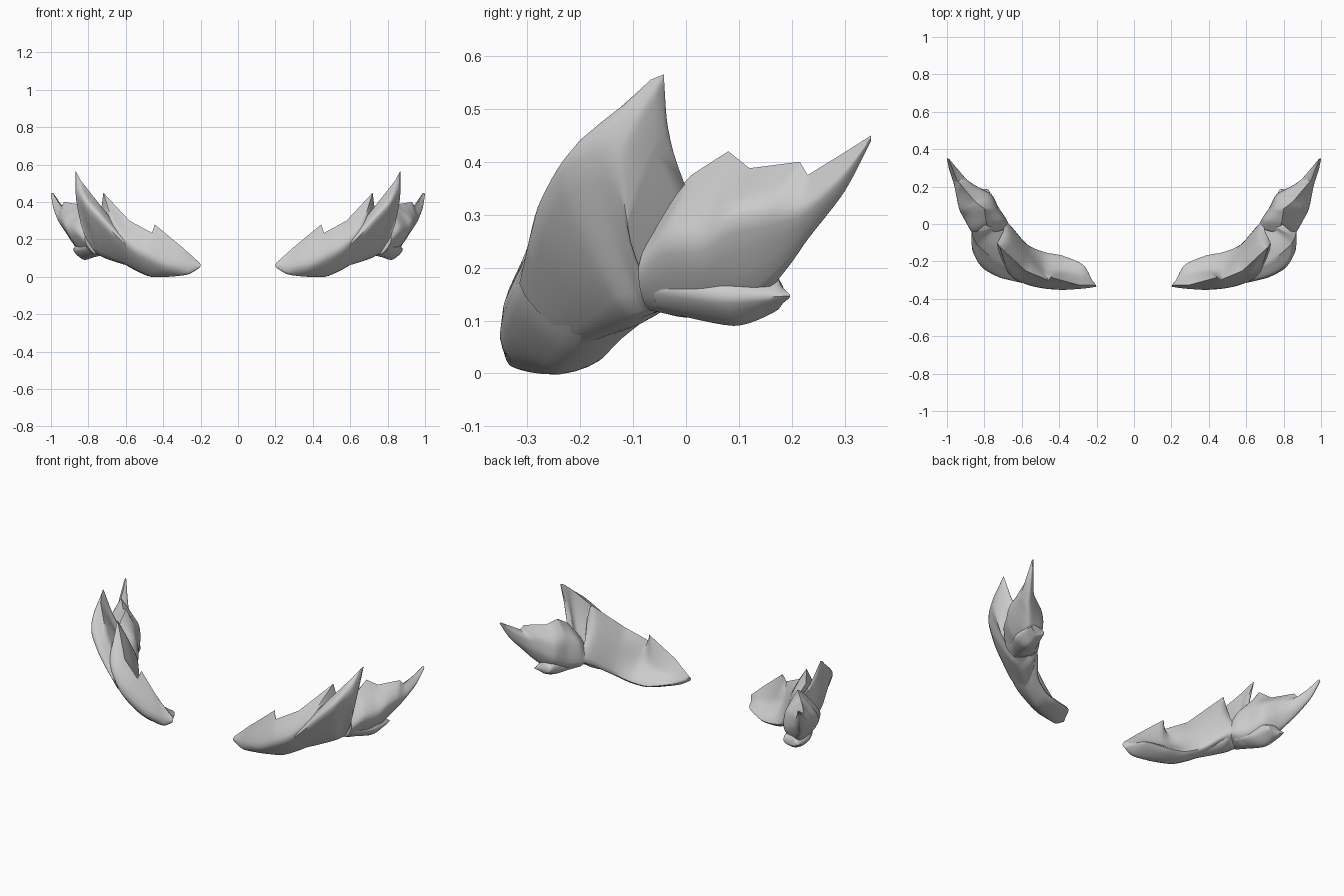
import bpy, bmesh
from mathutils import Vector


def spline(pts, n, straight=False):
    """Interpolate through points; straight keeps sharp peaks."""
    p = [Vector(q) for q in pts]
    p = [2 * p[0] - p[1]] + p + [2 * p[-1] - p[-2]]
    out = []
    for i in range(1, len(p) - 2):
        a, b, c, d = p[i - 1:i + 3]
        for k in range(n):
            t = k / n
            if straight:
                out.append(b.lerp(c, t))
            else:
                m, w = (c - a) * 0.4, (d - b) * 0.4
                out.append((2*t**3 - 3*t*t + 1) * b + (t**3 - 2*t*t + t) * m
                           + (3*t*t - 2*t**3) * c + (t**3 - t*t) * w)
    return out + [p[-2]]


def loft(name, sections, along=6, around=5):
    """Section order: rim, inner face, back edge, keel, outer bulge."""
    rows = [spline([s[j] for s in sections], along, j == 0) for j in range(5)]
    bm = bmesh.new()
    rings = []
    for i in range(len(rows[0])):
        loop = [r[i] for r in rows]
        ring = spline(loop + [loop[0]], around)[:-1]
        rings.append([bm.verts.new(v) for v in ring])
    n = len(rings[0])
    for a, b in zip(rings, rings[1:]):
        for j in range(n):
            k = (j + 1) % n
            bm.faces.new((a[j], a[k], b[k], b[j]))
    for end in (rings[0], rings[-1]):
        bm.faces.new(end)
    bmesh.ops.recalc_face_normals(bm, faces=bm.faces)
    me = bpy.data.meshes.new(name)
    bm.to_mesh(me)
    bm.free()
    ob = bpy.data.objects.new(name, me)
    bpy.context.collection.objects.link(ob)
    bpy.context.view_layer.objects.active = ob
    ob.select_set(True)
    bpy.ops.object.shade_smooth_by_angle(angle=0.9)
    ob.select_set(False)
    ob.modifiers.new("mirror", "MIRROR").use_mirror_merge = False


# long front plate with two rim peaks
loft("front_plate", [
    [(.205, -.325, .075), (.215, -.31, .06), (.22, -.31, .05), (.21, -.33, .045), (.2, -.335, .06)],
    [(.30, -.325, .16), (.28, -.27, .08), (.27, -.22, .05), (.27, -.325, .012), (.27, -.345, .06)],
    [(.445, -.285, .28), (.40, -.25, .11), (.38, -.17, .03), (.38, -.28, .0), (.38, -.352, .07)],
    [(.46, -.30, .235), (.48, -.24, .14), (.48, -.15, .04), (.47, -.25, .003), (.48, -.345, .11)],
    [(.58, -.25, .30), (.56, -.18, .21), (.57, -.11, .08), (.56, -.22, .043), (.57, -.325, .16)],
    [(.72, -.12, .45), (.66, -.09, .32), (.65, -.02, .15), (.64, -.18, .09), (.66, -.28, .25)],
    [(.73, -.10, .37), (.70, -.04, .28), (.69, .02, .17), (.70, -.12, .11), (.72, -.20, .25)],
])

# overlapping middle plate with the tall spike
loft("spike_plate", [
    [(.67, -.23, .30), (.65, -.14, .22), (.63, -.07, .12), (.59, -.20, .06), (.60, -.315, .17)],
    [(.75, -.19, .40), (.71, -.10, .30), (.67, -.02, .15), (.68, -.14, .09), (.72, -.285, .29)],
    [(.84, -.11, .515), (.78, -.06, .36), (.70, .00, .18), (.73, -.11, .11), (.81, -.235, .38)],
    [(.862, -.067, .555), (.80, -.04, .41), (.71, .01, .20), (.75, -.08, .12), (.85, -.17, .41)],
    [(.868, -.042, .565), (.80, -.03, .40), (.71, .015, .20), (.76, -.07, .125), (.86, -.13, .38)],
    [(.845, -.047, .45), (.79, .00, .35), (.72, .02, .21), (.77, -.05, .14), (.84, -.11, .28)],
])

# rear claw ending in a point
loft("rear_claw", [
    [(.77, -.05, .31), (.70, -.03, .25), (.67, .00, .16), (.76, -.07, .12), (.82, -.09, .20)],
    [(.79, .01, .375), (.70, .02, .28), (.69, .03, .15), (.78, -.02, .11), (.87, -.04, .25)],
    [(.80, .08, .42), (.735, .08, .30), (.73, .09, .16), (.81, .04, .11), (.91, .03, .26)],
    [(.85, .12, .388), (.77, .15, .31), (.77, .16, .20), (.85, .13, .14), (.935, .08, .29)],
    [(.93, .215, .40), (.85, .20, .33), (.84, .20, .25), (.89, .19, .20), (.952, .16, .30)],
    [(.945, .23, .375), (.895, .235, .34), (.895, .235, .28), (.925, .23, .255), (.965, .22, .31)],
    [(.968, .29, .412), (.945, .295, .385), (.95, .295, .35), (.968, .30, .345), (.988, .29, .37)],
    [(.992, .350, .45), (.985, .344, .445), (.988, .345, .435), (.995, .35, .44), (1.0, .348, .443)],
])

# small flap beneath the claw
loft("lower_flap", [
    [(.80, -.03, .22), (.72, -.01, .19), (.70, .00, .13), (.77, -.05, .118), (.81, -.06, .16)],
    [(.83, .08, .22), (.76, .10, .19), (.75, .10, .13), (.82, .09, .09), (.875, .06, .145)],
    [(.84, .17, .19), (.78, .175, .17), (.78, .18, .14), (.83, .165, .115), (.88, .16, .145)],
    [(.85, .18, .165), (.80, .185, .16), (.80, .185, .145), (.84, .185, .135), (.875, .197, .147)],
])
